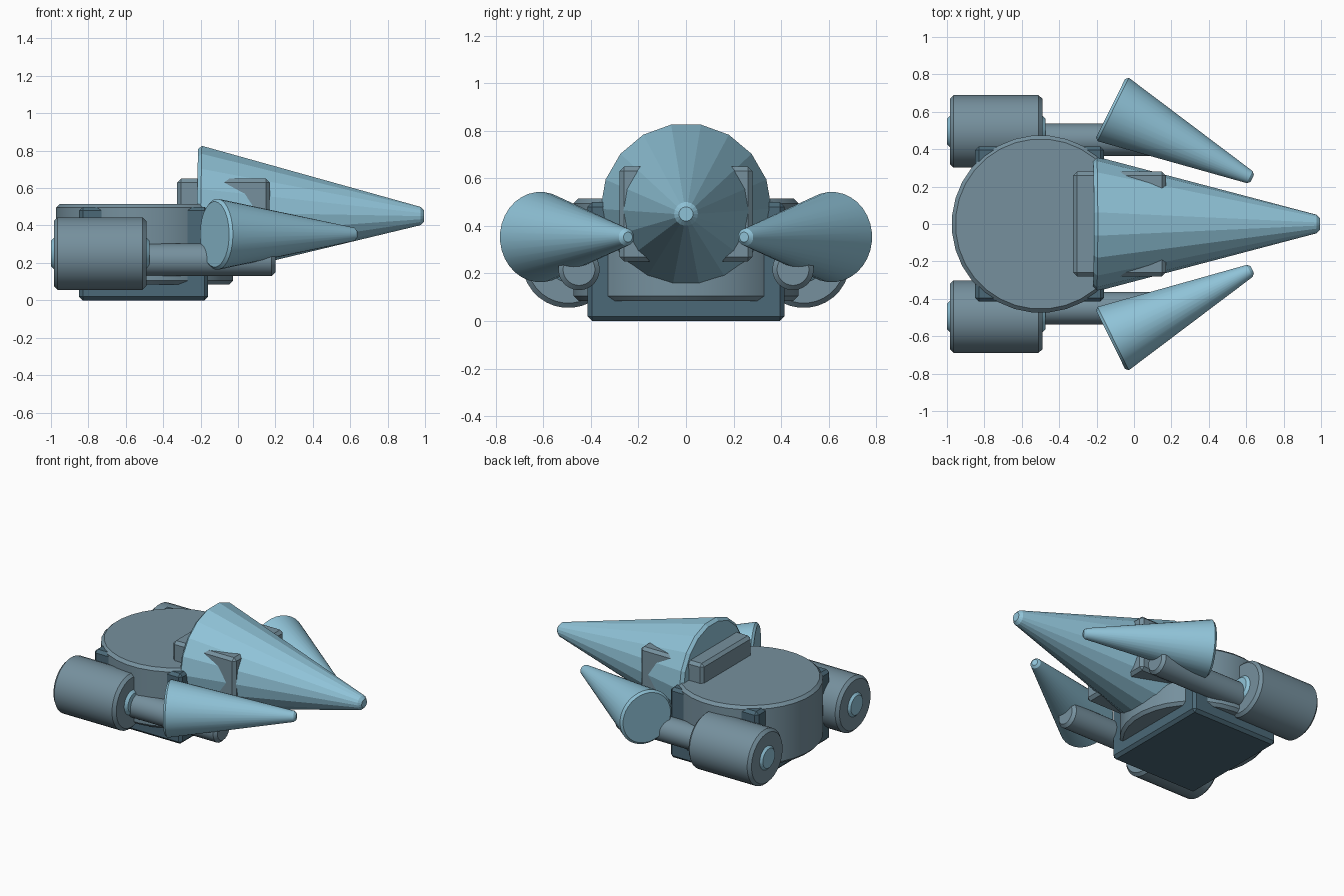
import bpy
import bmesh
import math
from mathutils import Vector, Matrix

cube = bpy.data.objects.get("Cube")
if cube:
    bpy.data.objects.remove(cube, do_unlink=True)


def material(name, rgb):
    m = bpy.data.materials.new(name)
    m.use_nodes = True
    m.diffuse_color = (*rgb, 1)
    m.node_tree.nodes["Principled BSDF"].inputs["Base Color"].default_value = (*rgb, 1)
    return m


light_blue = material("light blue", (0.28, 0.55, 0.69))
grey_blue = material("grey blue", (0.18, 0.28, 0.34))
dark_blue = material("dark blue", (0.07, 0.14, 0.185))


def add_object(name, bm, mat, smooth=False):
    bmesh.ops.recalc_face_normals(bm, faces=bm.faces)
    mesh = bpy.data.meshes.new(name)
    bm.to_mesh(mesh)
    bm.free()
    mesh.materials.append(mat)
    ob = bpy.data.objects.new(name, mesh)
    bpy.context.collection.objects.link(ob)
    if smooth:
        bpy.ops.object.select_all(action='DESELECT')
        ob.select_set(True)
        bpy.context.view_layer.objects.active = ob
        bpy.ops.object.shade_smooth_by_angle(angle=math.radians(30))
    return ob


def tapered(name, start, end, r0, r1, mat, sides=32, chamfer=0.02, smooth=True):
    """Round body between two points, with chamfered rims."""
    start, end = Vector(start), Vector(end)
    length = (end - start).length
    turn = (end - start).to_track_quat('Z', 'Y').to_matrix().to_4x4()
    place = Matrix.Translation(start) @ turn
    profile = [(0, r0 - chamfer), (chamfer, r0),
               (length - chamfer, r1), (length, r1 - chamfer)]
    bm = bmesh.new()
    rings = []
    for h, r in profile:
        angles = [2 * math.pi * (i + 0.5) / sides for i in range(sides)]
        rings.append([bm.verts.new(place @ Vector((r * math.sin(a), r * math.cos(a), h)))
                      for a in angles])
    for low, high in zip(rings, rings[1:]):
        for i in range(sides):
            j = (i + 1) % sides
            bm.faces.new((low[i], low[j], high[j], high[i]))
    bm.faces.new(rings[0])
    bm.faces.new(rings[-1])
    return add_object(name, bm, mat, smooth)


def block(name, low, high, mat, chamfer=0.02):
    """Chamfered box between two corners."""
    low, high = Vector(low), Vector(high)
    bm = bmesh.new()
    bmesh.ops.create_cube(bm, size=1)
    bmesh.ops.scale(bm, vec=high - low, verts=bm.verts)
    bmesh.ops.translate(bm, vec=(low + high) / 2, verts=bm.verts)
    bmesh.ops.bevel(bm, geom=bm.edges[:], offset=chamfer, segments=1, affect='EDGES')
    return add_object(name, bm, mat)


# Central body
block("base_block", (-0.85, -0.415, 0), (-0.16, 0.415, 0.5), dark_blue)
tapered("turret_drum", (-0.5, 0, 0.085), (-0.5, 0, 0.515), 0.475, 0.475, grey_blue)

# Main cone and the bracket that carries it
block("cone_bracket", (-0.325, -0.28, 0.25), (0.17, 0.28, 0.65), grey_blue)
tapered("main_cone", (-0.22, 0, 0.472), (0.995, 0, 0.45), 0.36, 0.05, light_blue,
        sides=18, smooth=False)

# Side assemblies
for side, s in (("left", 1), ("right", -1)):
    tapered(f"{side}_motor", (-0.985, s * 0.495, 0.25), (-0.49, s * 0.495, 0.25),
            0.195, 0.195, grey_blue)
    tapered(f"{side}_motor_hub", (-1, s * 0.495, 0.25), (-0.472, s * 0.495, 0.25),
            0.088, 0.088, light_blue)
    tapered(f"{side}_arm", (-0.52, s * 0.45, 0.217), (0.2, s * 0.45, 0.217),
            0.087, 0.087, grey_blue)
    tapered(f"{side}_cone", (-0.125, s * 0.619, 0.353), (0.632, s * 0.244, 0.353),
            0.19, 0.036, light_blue, chamfer=0.015)
